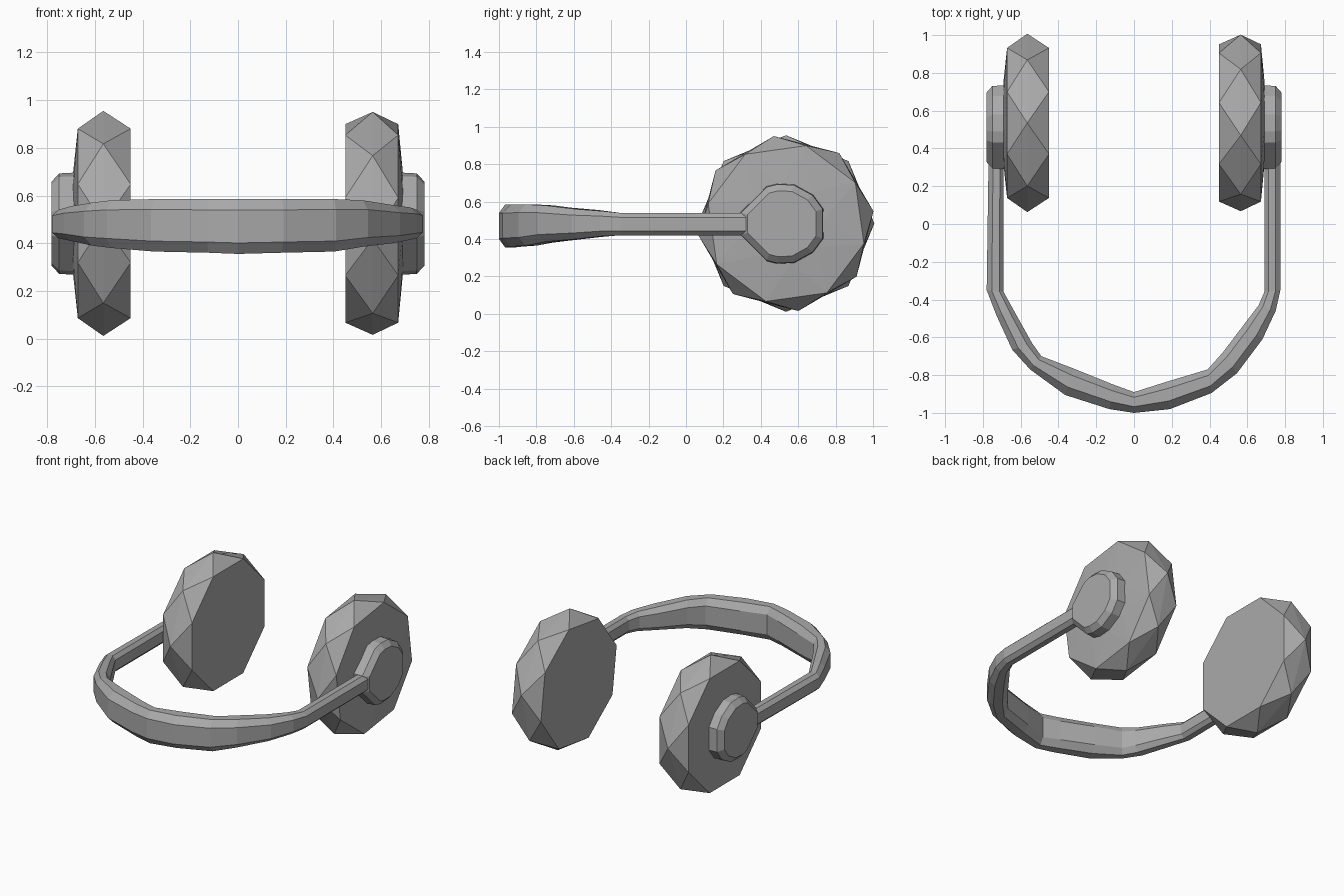
import bpy, bmesh
from math import cos, sin, tau, radians

if "Cube" in bpy.data.objects:
    bpy.data.objects.remove(bpy.data.objects["Cube"])

grey = bpy.data.materials.new("plain grey")
grey.use_nodes = True
COLOUR = (0.4, 0.4, 0.4, 1)
grey.diffuse_color = COLOUR
grey.node_tree.nodes["Principled BSDF"].inputs["Base Color"].default_value = COLOUR


def finish(name, bm):
    bmesh.ops.recalc_face_normals(bm, faces=bm.faces)
    mesh = bpy.data.meshes.new(name)
    bm.to_mesh(mesh)
    bm.free()
    mesh.materials.append(grey)
    obj = bpy.data.objects.new(name, mesh)
    bpy.context.collection.objects.link(obj)


def hull(name, points):
    bm = bmesh.new()
    for p in points:
        bm.verts.new(p)
    result = bmesh.ops.convex_hull(bm, input=bm.verts)
    loose = set(result["geom_interior"]) | set(result["geom_unused"])
    bmesh.ops.delete(bm, geom=[v for v in loose if isinstance(v, bmesh.types.BMVert)],
                     context="VERTS")
    finish(name, bm)


def ring(x, radius, phase, sides=8):
    angles = [radians(phase) + tau * k / sides for k in range(sides)]
    return [(x, 0.535 + radius * cos(a), 0.483 + radius * sin(a)) for a in angles]


# Faceted ear cups: staggered rings wrapped in a hull
for side, turn, name in ((1, 8, "left_ear_cup"), (-1, 0, "right_ear_cup")):
    points = (ring(side * 0.45, 0.43, turn + 22.5)
              + ring(side * 0.565, 0.472, turn)
              + ring(side * 0.672, 0.43, turn + 22.5)
              + ring(side * 0.692, 0.21, turn))
    hull(name, points)

# Hubs: rounded plates narrowing towards the arm
HUB = [(0.29, 0.06), (0.43, 0.2), (0.49, 0.215), (0.58, 0.21), (0.68, 0.155), (0.735, 0.08)]
outline = HUB + [(y, -z) for y, z in HUB]
for side, name in ((1, "left_hub"), (-1, "right_hub")):
    points = []
    for x, scale in ((0.67, 1), (0.75, 0.98), (0.782, 0.82)):
        points += [(side * x, 0.51 + (y - 0.51) * scale, 0.482 + z * scale)
                   for y, z in outline]
    hull(name, points)

# Headband with arms: outer x y, inner x y, bottom z, top z
STATIONS = [
    (-0.77, 0.34, -0.69, 0.34, 0.42, 0.54),
    (-0.78, -0.35, -0.69, -0.36, 0.42, 0.54),
    (-0.73, -0.48, -0.635, -0.46, 0.41, 0.555),
    (-0.645, -0.665, -0.54, -0.63, 0.39, 0.57),
    (-0.55, -0.77, -0.49, -0.7, 0.38, 0.58),
    (-0.365, -0.905, -0.32, -0.765, 0.365, 0.585),
    (-0.13, -0.98, -0.11, -0.85, 0.36, 0.585),
    (0, -1, 0, -0.89, 0.355, 0.585),
    (0.19, -0.98, 0.17, -0.836, 0.36, 0.585),
    (0.41, -0.895, 0.39, -0.77, 0.365, 0.585),
    (0.545, -0.79, 0.47, -0.68, 0.385, 0.58),
    (0.68, -0.61, 0.58, -0.535, 0.4, 0.56),
    (0.75, -0.46, 0.66, -0.43, 0.415, 0.55),
    (0.775, -0.35, 0.69, -0.36, 0.42, 0.54),
    (0.775, 0.34, 0.69, 0.34, 0.42, 0.54),
]
HALF = [(0, 0.6), (0.3, 1), (0.75, 1), (1, 0.6)]
section = HALF + [(t, -h) for t, h in reversed(HALF)]

bm = bmesh.new()
loops = []
for ox, oy, ix, iy, low, high in STATIONS:
    mid, half = (low + high) / 2, (high - low) / 2
    loops.append([bm.verts.new((ox + (ix - ox) * t, oy + (iy - oy) * t, mid + half * h))
                  for t, h in section])
for a, b in zip(loops, loops[1:]):
    for k in range(len(section)):
        n = (k + 1) % len(section)
        bm.faces.new((a[k], a[n], b[n], b[k]))
bm.faces.new(loops[0])
bm.faces.new(loops[-1])
finish("headband", bm)
